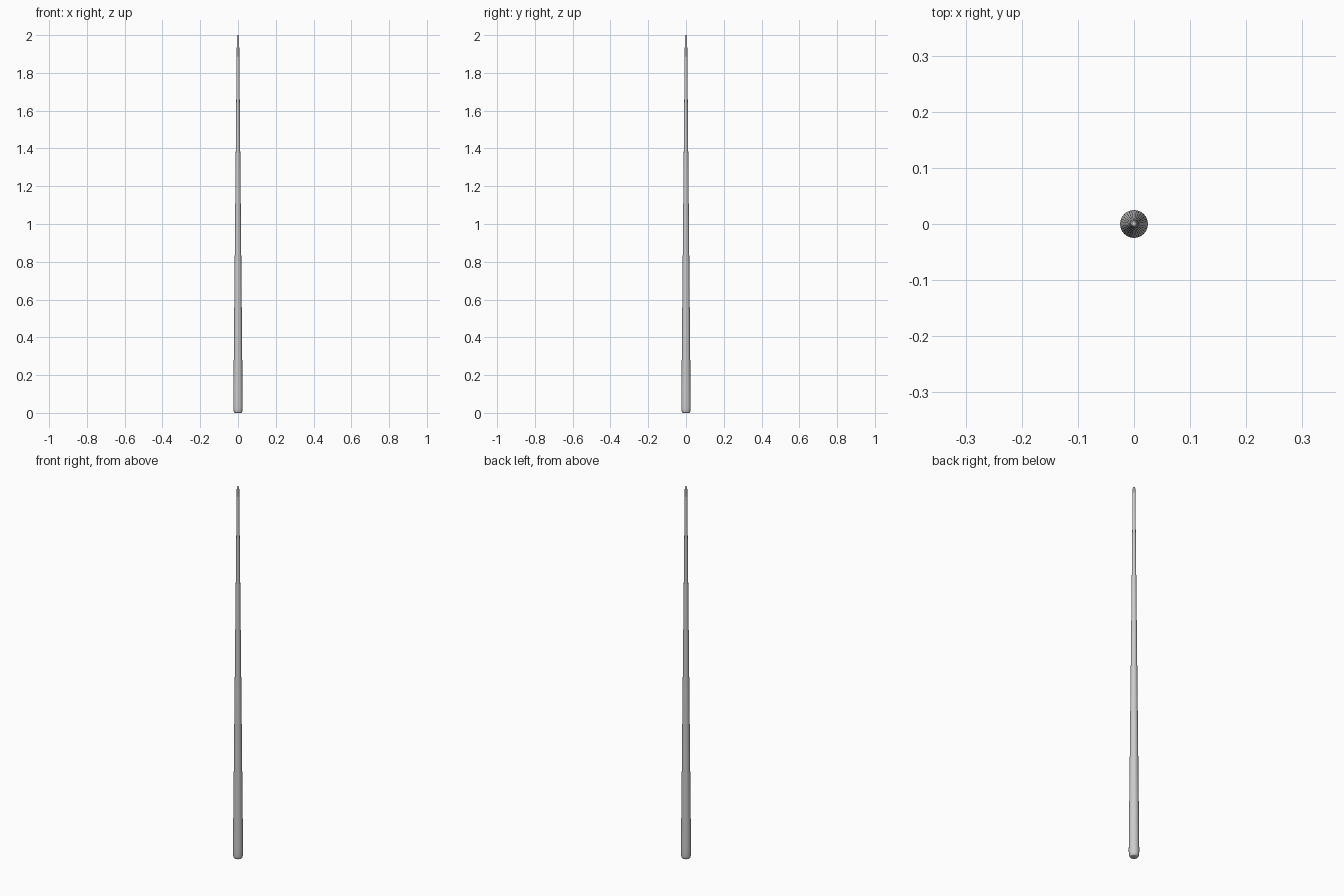
import bpy, bmesh, math

if "Cube" in bpy.data.objects:
    bpy.data.objects.remove(bpy.data.objects["Cube"])

SEGMENTS = 32


def lathe(name, profile):
    """Closed solid of revolution from (radius, z) points, bottom to top."""
    bm = bmesh.new()
    rings = []
    for r, z in profile:
        rings.append([bm.verts.new((r * math.cos(2 * math.pi * i / SEGMENTS),
                                    r * math.sin(2 * math.pi * i / SEGMENTS), z))
                      for i in range(SEGMENTS)])
    for low, high in zip(rings, rings[1:]):
        for i in range(SEGMENTS):
            j = (i + 1) % SEGMENTS
            bm.faces.new((low[i], low[j], high[j], high[i]))
    bm.faces.new(rings[0][::-1])
    bm.faces.new(rings[-1])
    mesh = bpy.data.meshes.new(name)
    bm.to_mesh(mesh)
    bm.free()
    obj = bpy.data.objects.new(name, mesh)
    bpy.context.collection.objects.link(obj)
    bpy.ops.object.select_all(action='DESELECT')
    obj.select_set(True)
    bpy.context.view_layer.objects.active = obj
    bpy.ops.object.shade_smooth_by_angle(angle=math.radians(35))
    return obj


def radius(z):
    """Straight taper of the stick."""
    return 0.0252 - 0.0096 * z


# Rubber bumper and butt cap with rounded lower edge
lathe("butt_cap", [(0.016, 0.0), (0.019, 0.001), (0.0215, 0.004), (0.023, 0.009),
                   (0.0242, 0.018), (0.0248, 0.032), (radius(0.065), 0.065)])

# Long tapering stick
lathe("shaft", [(radius(z), z) for z in (0.065, 0.35, 0.6, 0.9, 1.2, 1.5, 1.75, 1.95)])

# Ferrule collar near the top
lathe("ferrule", [(radius(1.95), 1.95), (radius(1.985), 1.985)])

# Domed striking tip
lathe("tip", [(0.0061, 1.985), (0.0060, 1.992), (0.0052, 1.996),
              (0.0036, 1.999), (0.0015, 2.0)])
